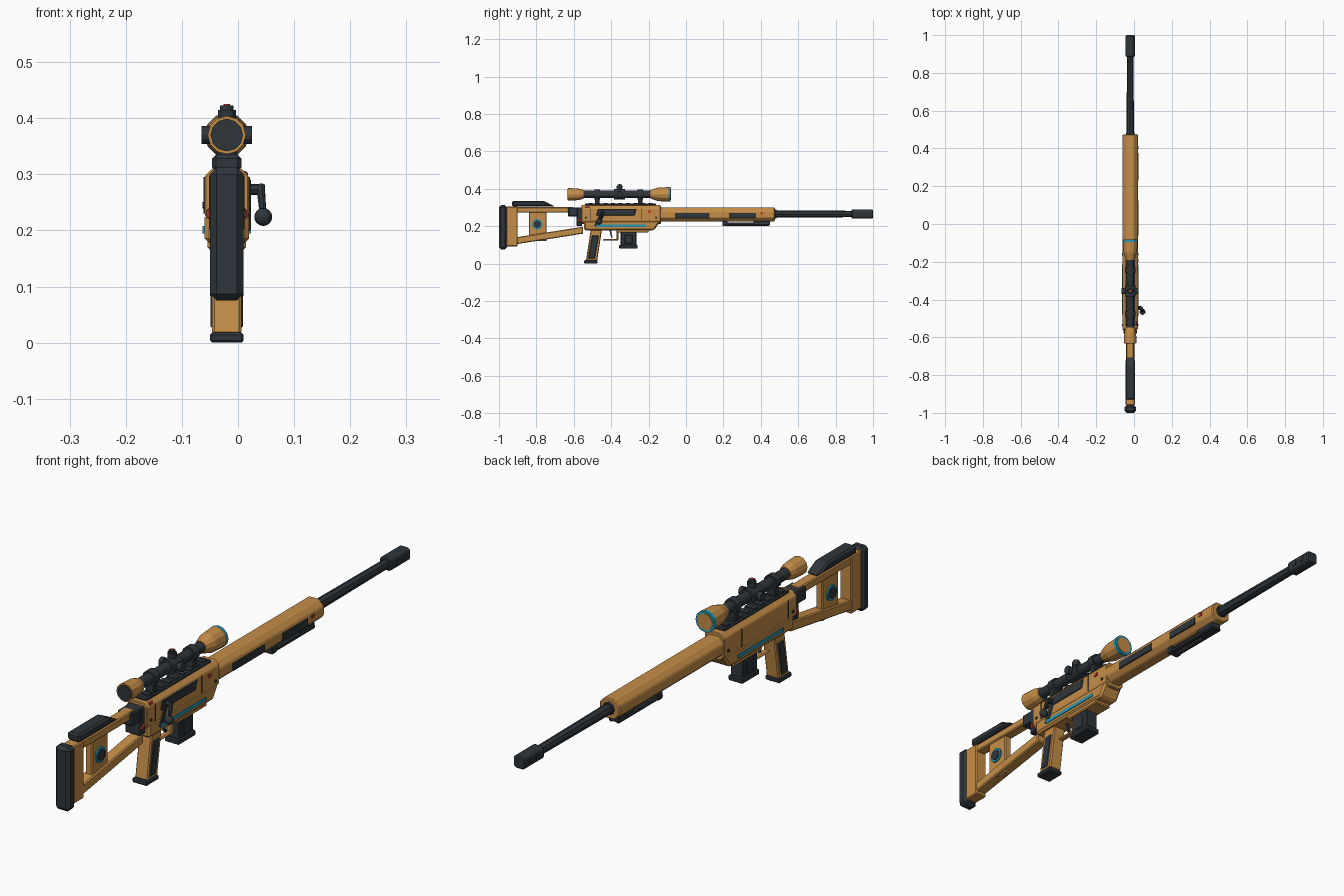
import bpy, bmesh
from mathutils import Vector

if "Cube" in bpy.data.objects:
    bpy.data.objects.remove(bpy.data.objects["Cube"])

AXIS = -.02       # centre plane of the rifle
BORE = .265       # barrel height
SIGHT = .37       # scope height
BODY = .04        # half width of receiver and fore-end
SKIN = .003       # half thickness of surface plates
SIDES = (-1, 1)


def material(name, red, green, blue):
    colour = (red, green, blue, 1)
    mat = bpy.data.materials.new(name)
    mat.use_nodes = True
    mat.diffuse_color = colour
    mat.node_tree.nodes["Principled BSDF"].inputs["Base Color"].default_value = colour
    return mat


TAN = material("tan", .56, .27, .065)
DARK = material("charcoal", .028, .036, .043)
CYAN = material("cyan", .02, .32, .47)
RED = material("red", .5, .045, .03)


def finish(name, bm, mat):
    bmesh.ops.recalc_face_normals(bm, faces=bm.faces)
    mesh = bpy.data.meshes.new(name)
    bm.to_mesh(mesh)
    bm.free()
    mesh.materials.append(mat)
    part = bpy.data.objects.new(name, mesh)
    bpy.context.collection.objects.link(part)
    return part


def block(name, mat, back, front, low, high, half, x=AXIS, lean=0, rise=0, nose=0, chamfer=0, bevel=.004):
    """Box along y: lean slides its top, rise lifts its front, nose stretches its top front corner."""
    bm = bmesh.new()
    outline = [(back, low), (front, low + rise), (front + lean + nose, high + rise), (back + lean, high)]
    left, right = [[bm.verts.new((x + s * half, y, z)) for y, z in outline] for s in SIDES]
    bm.faces.new(left)
    bm.faces.new(right)
    for i in range(len(outline)):
        bm.faces.new((left[i - 1], left[i], right[i], right[i - 1]))
    if chamfer:
        long_edges = [e for e in bm.edges if abs((e.verts[0].co - e.verts[1].co).y) > chamfer]
        bmesh.ops.bevel(bm, geom=long_edges, offset=chamfer, segments=1, affect='EDGES')
    part = finish(name, bm, mat)
    if bevel:
        mod = part.modifiers.new("bevel", 'BEVEL')
        mod.width, mod.segments = bevel, 1


def rod(name, mat, start, end, radius, tip=None, sides=12):
    """Cylinder or cone between two points."""
    start, end = Vector(start), Vector(end)
    span = end - start
    bm = bmesh.new()
    bmesh.ops.create_cone(bm, cap_ends=True, segments=sides, radius1=radius,
                          radius2=radius if tip is None else tip, depth=span.length)
    turn = span.to_track_quat('Z', 'Y')
    for v in bm.verts:
        v.co = turn @ v.co + (start + end) / 2
    finish(name, bm, mat)


def tube(name, mat, back, front, radius, tip=None, z=SIGHT, x=AXIS, sides=12):
    """Round part lying along the rifle."""
    rod(name, mat, (x, back, z), (x, front, z), radius, tip, sides)


def disc(name, mat, y, z, radius, half, x=AXIS, sides=16):
    """Round plate facing sideways."""
    rod(name, mat, (x - half, y, z), (x + half, y, z), radius, sides=sides)


# Shoulder stock
block("butt_pad", DARK, back=-1, front=-.957, low=.075, high=.312, half=.03, bevel=.012)
block("stock_rear_post", TAN, back=-.96, front=-.9, low=.092, high=.304, half=.024)
block("stock_top_bar", TAN, back=-.93, front=-.6, low=.272, high=.302, half=.02)
block("stock_lower_bar", TAN, back=-.93, front=-.55, low=.1, high=.137, half=.022, rise=.06)
block("stock_web", TAN, back=-.84, front=-.745, low=.12, high=.28, half=.014)
block("cheek_rest", DARK, back=-.93, front=-.7, low=.305, high=.335, half=.026, nose=-.06, bevel=.007)
disc("stock_medallion_ring", CYAN, y=-.795, z=.21, radius=.028, half=.019)
disc("stock_medallion", DARK, y=-.795, z=.21, radius=.02, half=.022)

# Folding hinge
block("hinge_block", DARK, back=-.63, front=-.55, low=.252, high=.3, half=.03)
block("hinge_plate", DARK, back=-.585, front=-.555, low=.2, high=.3, half=.032)
block("hinge_button", RED, back=-.58, front=-.56, low=.22, high=.24, half=.036)

# Receiver
block("receiver", TAN, back=-.56, front=-.135, low=.212, high=.312, half=BODY, chamfer=.016, bevel=SKIN)
block("lower_receiver", TAN, back=-.545, front=-.17, low=.178, high=.23, half=BODY, nose=.035, bevel=.008)
block("magazine_well", TAN, back=-.37, front=-.2, low=.166, high=.19, half=.034)
block("rail", DARK, back=-.54, front=-.16, low=.305, high=.32, half=.024)
for i in range(9):
    tooth = -.52 + i * .04
    block("rail_tooth", DARK, back=tooth, front=tooth + .02, low=.318, high=.325, half=.02, bevel=0)
for s in SIDES:
    wall = AXIS + s * BODY
    block("receiver_stripe", CYAN, back=-.48, front=-.215, low=.195, high=.208, half=SKIN, x=wall, bevel=0)
    for seam in (-.51, -.24):
        block("receiver_seam", DARK, back=seam, front=seam + SKIN, low=.23, high=.295,
              half=SKIN / 2, x=wall, bevel=0)
    for y in (-.535, -.16):
        disc("receiver_pin", DARK, y=y, z=.245, radius=.006, half=SKIN, x=wall, sides=8)

# Action side: port, bolt handle and safety
WALL = AXIS + BODY
block("ejection_port", DARK, back=-.48, front=-.275, low=.257, high=.293, half=SKIN, x=WALL, lean=.01)
block("bolt_cam", DARK, back=-.49, front=-.465, low=.2, high=.265, half=SKIN, x=WALL, lean=.03)
block("receiver_mark", RED, back=-.202, front=-.187, low=.272, high=.284, half=SKIN, x=WALL, bevel=0)
block("safety_catch", RED, back=-.54, front=-.515, low=.294, high=.306, half=.006, x=.012)
elbow = Vector((.04, -.445, .273))
knob = Vector((.045, -.465, .224))
rod("bolt_root", DARK, (WALL - BODY / 4, elbow.y, elbow.z), elbow, radius=.01, sides=8)
rod("bolt_arm", DARK, elbow + Vector((0, 0, .008)), knob, radius=.008, tip=.006, sides=8)
ball = bmesh.new()
bmesh.ops.create_uvsphere(ball, u_segments=12, v_segments=8, radius=.016)
bmesh.ops.translate(ball, verts=ball.verts, vec=knob)
finish("bolt_knob", ball, DARK)

# Grip, trigger and magazine
block("grip", TAN, back=-.535, front=-.475, low=.015, high=.19, half=.026, lean=.027)
block("grip_panel", DARK, back=-.525, front=-.487, low=.025, high=.152, half=.029, lean=.022)
block("grip_cap", DARK, back=-.545, front=-.473, low=0, high=.018, half=.03)
block("trigger_guard_bottom", TAN, back=-.445, front=-.362, low=.122, high=.131, half=.012)
block("trigger_guard_front", TAN, back=-.372, front=-.362, low=.122, high=.18, half=.012)
block("trigger", DARK, back=-.4, front=-.392, low=.138, high=.18, half=.006, lean=-.01, bevel=0)
block("magazine", DARK, back=-.35, front=-.265, low=.09, high=.18, half=.026)
block("magazine_base", DARK, back=-.358, front=-.258, low=.08, high=.1, half=.03)
block("magazine_rib", DARK, back=-.33, front=-.285, low=.105, high=.155, half=.029)

# Fore-end and folded support legs
block("handguard", TAN, back=-.14, front=.475, low=.226, high=.3, half=BODY, chamfer=.02)
for back, front in ((-.06, .125), (.23, .375)):
    block("handguard_panel", DARK, back=back, front=front, low=.244, high=.271, half=SKIN, x=WALL, bevel=0)
block("handguard_mark", RED, back=.398, front=.413, low=.262, high=.275, half=SKIN, x=WALL, bevel=0)
block("bipod_mount", DARK, back=.36, front=.45, low=.205, high=.23, half=.02)
block("bipod_foot", DARK, back=.195, front=.222, low=.2, high=.228, half=.024)
for s in SIDES:
    tube("bipod_leg", DARK, back=.195, front=.445, radius=.009, z=.21, x=AXIS + s * .014, sides=8)

# Barrel and muzzle
tube("barrel", DARK, back=.46, front=.9, radius=.02, tip=.017, z=BORE, sides=8)
tube("barrel_collar", DARK, back=.47, front=.485, radius=.023, z=BORE, sides=8)
block("muzzle_brake", DARK, back=.885, front=1, low=.242, high=.288, half=.024, chamfer=.008)
for port in (.915, .955):
    block("muzzle_port", DARK, back=port, front=port + .02, low=.256, high=.274, half=.026, bevel=0)

# Scope body
tube("scope_tube", DARK, back=-.56, front=-.17, radius=.02)
tube("eyepiece", TAN, back=-.63, front=-.575, radius=.034, tip=.031)
tube("eyepiece_neck", TAN, back=-.575, front=-.548, radius=.031, tip=.024)
tube("eyepiece_lens", DARK, back=-.633, front=-.62, radius=.029)
tube("objective_neck", TAN, back=-.19, front=-.15, radius=.023, tip=.036)
tube("objective", TAN, back=-.15, front=-.09, radius=.036, tip=.039)
tube("objective_rim", CYAN, back=-.094, front=-.083, radius=.0395)
tube("objective_lens", TAN, back=-.09, front=-.081, radius=.031)
for y in (-.475, -.245):
    tube("scope_ring", DARK, back=y - .014, front=y + .014, radius=.027)
    block("scope_mount", DARK, back=y - .012, front=y + .012, low=.315, high=.36, half=.018)

# Scope turrets
hub = Vector((AXIS, -.355, SIGHT))
up = Vector((0, 0, 1))
side = Vector((1, 0, 0))
tube("turret_housing", DARK, back=hub.y - .03, front=hub.y + .03, radius=.028)
for way in (up, side, -side):
    rod("turret_stem", DARK, hub, hub + way * .03, radius=.013)
    rod("turret_knob", DARK, hub + way * .03, hub + way * .045, radius=.016)
rod("turret_cap", DARK, hub + up * .045, hub + up * .053, radius=.012)
rod("turret_mark", RED, hub + up * .053, hub + up * .055, radius=.006)
